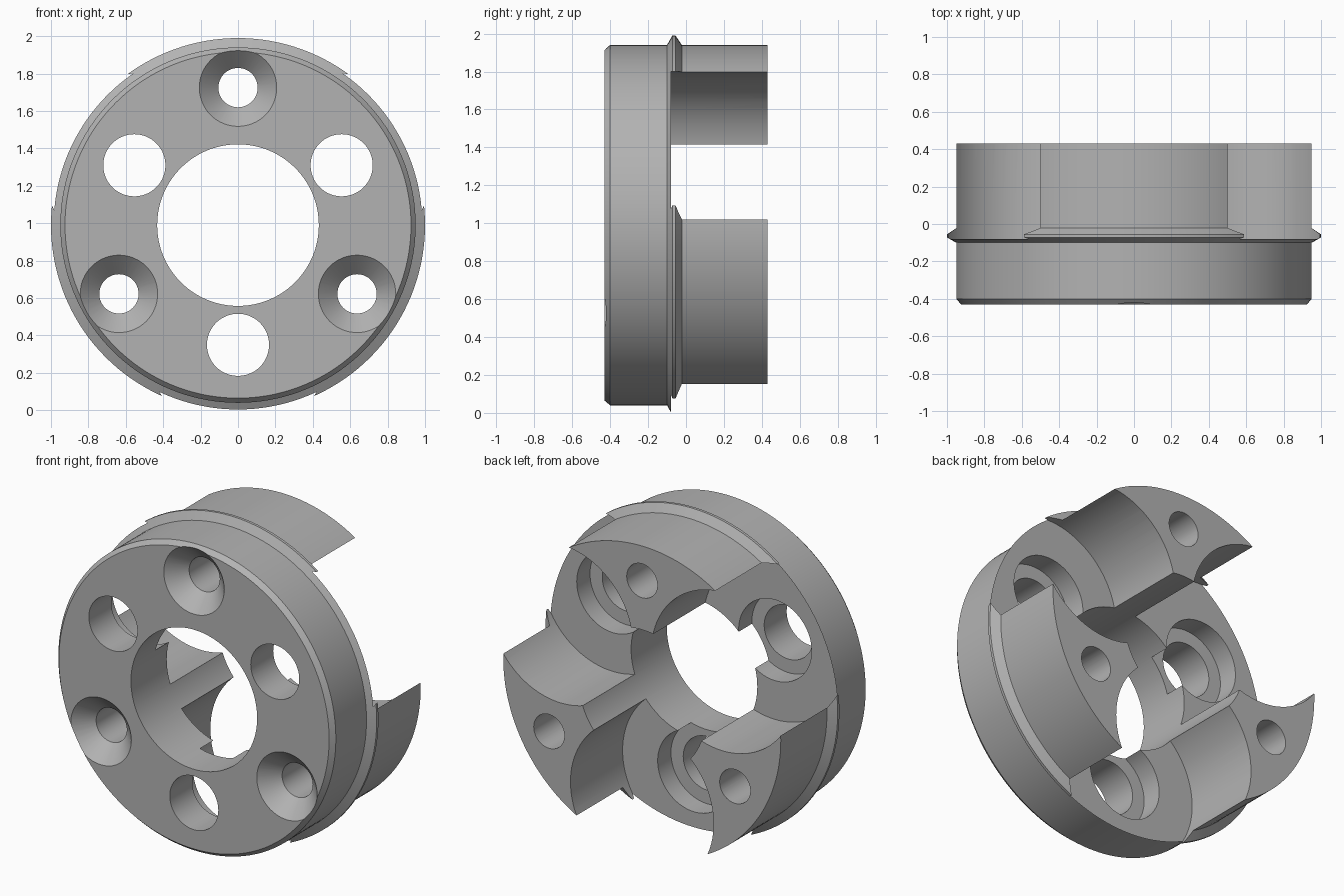
import bpy, bmesh
from math import cos, sin, pi, radians

CENTRE_Z = 0.99
FRONT, BACK = -0.43, 0.43
FLOOR = -0.08          # depth of the pockets between the jaws

old = bpy.data.objects.get("Cube")
if old:
    bpy.data.objects.remove(old, do_unlink=True)

metal = bpy.data.materials.new("grey metal")
metal.use_nodes = True
grey = (0.45, 0.45, 0.45, 1)
metal.diffuse_color = grey
metal.node_tree.nodes["Principled BSDF"].inputs["Base Color"].default_value = grey


def lathe(bm, profile, cx=0, cz=CENTRE_Z, sides=96, closed=False):
    """Revolve (radius, y) points about an axis along y; cap the ends or close the loop."""
    rings = [[bm.verts.new((cx + r * cos(2 * pi * i / sides), y, cz + r * sin(2 * pi * i / sides)))
              for i in range(sides)] for r, y in profile]
    pairs = list(zip(rings, rings[1:]))
    if closed:
        pairs.append((rings[-1], rings[0]))
    else:
        bm.faces.new(rings[0])
        bm.faces.new(rings[-1])
    for a, b in pairs:
        for i in range(sides):
            j = (i + 1) % sides
            bm.faces.new((a[i], a[j], b[j], b[i]))


def make_object(name, bm):
    bmesh.ops.recalc_face_normals(bm, faces=bm.faces)
    mesh = bpy.data.meshes.new(name)
    bm.to_mesh(mesh)
    bm.free()
    mesh.materials.append(metal)
    obj = bpy.data.objects.new(name, mesh)
    bpy.context.collection.objects.link(obj)
    return obj


# Hub blank: bored cylinder with a chamfered front and a raised rim
bm = bmesh.new()
lathe(bm, [(0.432, FRONT), (0.925, FRONT), (0.95, -0.40), (0.95, -0.10), (1.0, -0.072),
           (1.0, -0.055), (0.95, -0.022), (0.95, BACK), (0.432, BACK)],
      sides=144, closed=True)
hub = make_object("jaw_coupling_hub", bm)

# Cutters: jaw pockets with counterbored holes, and countersunk holes through the jaws
bm = bmesh.new()
for k in range(3):
    a = radians(30 + 120 * k)
    lathe(bm, [(0.166, -0.6), (0.166, -0.21), (0.25, -0.21), (0.25, FLOOR), (0.49, FLOOR), (0.49, 0.6)],
          0.64 * cos(a), CENTRE_Z + 0.64 * sin(a))
    a = radians(90 + 120 * k)
    lathe(bm, [(0.217, FRONT - 0.01), (0.105, FRONT + 0.102), (0.105, 0.6)],
          0.735 * cos(a), CENTRE_Z + 0.735 * sin(a), sides=64)
cutter = make_object("pocket_and_hole_cutter", bm)
cutter.hide_render = True

# Cut the hub, then drop the helper
cut = hub.modifiers.new("pockets and holes", 'BOOLEAN')
cut.operation = 'DIFFERENCE'
cut.solver = 'EXACT'
cut.object = cutter
bpy.ops.object.select_all(action='DESELECT')
hub.select_set(True)
bpy.context.view_layer.objects.active = hub
bpy.ops.object.modifier_apply(modifier=cut.name)
bpy.data.objects.remove(cutter, do_unlink=True)
bpy.ops.object.shade_smooth_by_angle(angle=radians(25))
